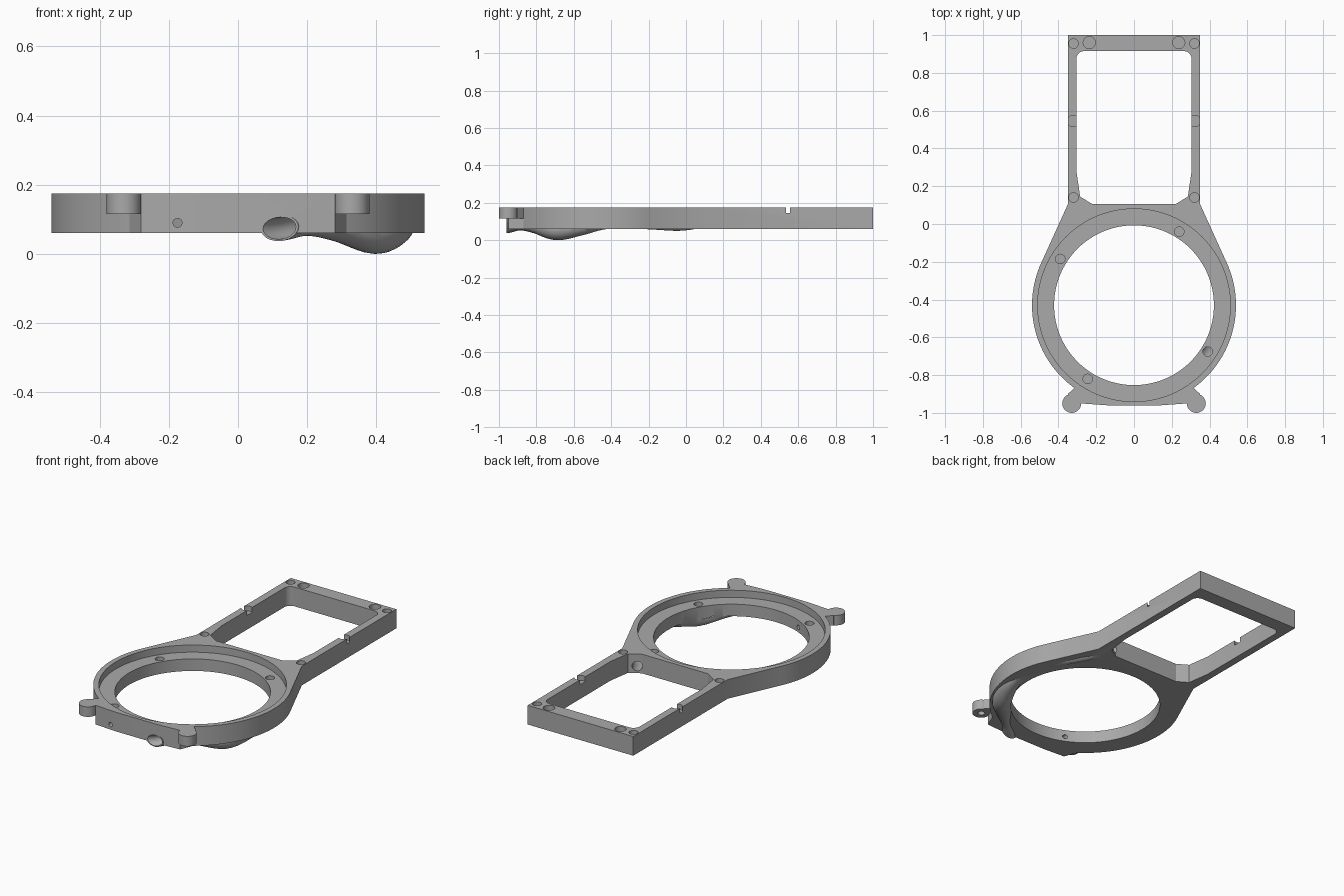
import bpy, bmesh, math
from mathutils import Vector

cube = bpy.data.objects.get("Cube")
if cube:
    bpy.data.objects.remove(cube)

BOTTOM, TOP = 0.06, 0.175
CENTRE = Vector((0, -0.43))

grey = bpy.data.materials.new("plain_grey")
grey.use_nodes = True
grey.diffuse_color = (0.4, 0.4, 0.4, 1)
grey.node_tree.nodes["Principled BSDF"].inputs["Base Color"].default_value = (0.4, 0.4, 0.4, 1)


def arc(centre, r, a0, a1, n):
    """Points on an arc, angles in degrees."""
    return [(centre[0] + r * math.cos(math.radians(a0 + (a1 - a0) * i / n)),
             centre[1] + r * math.sin(math.radians(a0 + (a1 - a0) * i / n)))
            for i in range(n + 1)]


def circle(centre, r, n=32):
    return arc(centre, r, 0, 360, n)[:-1]


def mirrored(right_side):
    """Close a right half outline with its mirror image."""
    return right_side + [(-x, y) for x, y in reversed(right_side)]


def prism(name, outline, z0, z1):
    bm = bmesh.new()
    face = bm.faces.new([bm.verts.new((x, y, z0)) for x, y in outline])
    new = bmesh.ops.extrude_face_region(bm, geom=[face])["geom"]
    bmesh.ops.translate(bm, vec=(0, 0, z1 - z0),
                        verts=[v for v in new if isinstance(v, bmesh.types.BMVert)])
    bmesh.ops.recalc_face_normals(bm, faces=bm.faces)
    mesh = bpy.data.meshes.new(name)
    bm.to_mesh(mesh)
    bm.free()
    obj = bpy.data.objects.new(name, mesh)
    bpy.context.collection.objects.link(obj)
    mesh.materials.append(grey)
    return obj


def pipe(name, path, shrink=0.0):
    """Smooth pipe through (x, y, z, radius) points."""
    rings, n = [], 24
    pts = [Vector(p[:3]) for p in path]
    radii = [p[3] - shrink for p in path]
    last = len(pts) - 1
    steps = 6

    def spline(values, i, t):
        a, b = values[max(i - 1, 0)], values[i]
        c, d = values[i + 1], values[min(i + 2, last)]
        return 0.5 * (2 * b + (c - a) * t + (2 * a - 5 * b + 4 * c - d) * t * t
                      + (3 * b - a - 3 * c + d) * t ** 3)

    samples = [(spline(pts, i, s / steps), spline(radii, i, s / steps))
               for i in range(last) for s in range(steps)] + [(pts[-1], radii[-1])]
    bm = bmesh.new()
    for k, (p, r) in enumerate(samples):
        along = samples[min(k + 1, len(samples) - 1)][0] - samples[max(k - 1, 0)][0]
        side = along.cross(Vector((0, 0, 1))).normalized()
        up = side.cross(along).normalized()
        rings.append([bm.verts.new(p + r * (side * math.cos(a) + up * math.sin(a)))
                      for a in (math.tau * j / n for j in range(n))])
    for low, high in zip(rings, rings[1:]):
        for j in range(n):
            bm.faces.new((low[j], low[(j + 1) % n], high[(j + 1) % n], high[j]))
    bm.faces.new(rings[0])
    bm.faces.new(rings[-1])
    bmesh.ops.recalc_face_normals(bm, faces=bm.faces)
    mesh = bpy.data.meshes.new(name)
    bm.to_mesh(mesh)
    bm.free()
    obj = bpy.data.objects.new(name, mesh)
    bpy.context.collection.objects.link(obj)
    mesh.materials.append(grey)
    return obj


def combine(target, tool, operation="DIFFERENCE"):
    """Apply a boolean and discard the tool."""
    mod = target.modifiers.new("cut", "BOOLEAN")
    mod.operation, mod.object, mod.solver = operation, tool, "EXACT"
    bpy.context.view_layer.objects.active = target
    bpy.ops.object.modifier_apply(modifier=mod.name)
    bpy.data.objects.remove(tool)


def drill(target, x, y, r, z0, z1):
    combine(target, prism("drill", circle((x, y), r), z0, z1))


# Plate outline: straight frame, tangent flanks, round body, shallow front face
plate = prism("mounting_plate", mirrored(
    [(0.35, 1.0), (0.35, 0.105)] + arc(CENTRE, 0.54, 24.5, -54.5, 40)
    + [(0.28, -0.95), (0.14, -0.96)]), BOTTOM, TOP)

# Side ears with short necks
for s in (1, -1):
    neck = prism("neck", [(s * 0.25, -0.87), (s * 0.312, -0.865), (s * 0.35, -0.90),
                          (s * 0.33, -0.95), (s * 0.27, -0.951)], 0.115, TOP)
    combine(plate, neck, "UNION")
    combine(plate, prism("ear", circle((s * 0.33, -0.95), 0.05), 0.115, TOP), "UNION")

# Cable duct swelling out below the ring
duct_path = [(0.03, -1.04, 0.072, 0.036), (0.12, -0.96, 0.074, 0.037),
             (0.20, -0.885, 0.088, 0.036), (0.29, -0.80, 0.080, 0.045),
             (0.395, -0.69, 0.055, 0.055), (0.455, -0.56, 0.078, 0.052),
             (0.465, -0.42, 0.097, 0.037), (0.42, -0.22, 0.092, 0.033),
             (0.34, -0.04, 0.086, 0.036), (0.27, 0.07, 0.098, 0.034)]
duct = pipe("duct", duct_path)
front_trim = prism("trim", [(-0.3, -1.2), (0.4, -1.2), (0.4, -0.955), (0.14, -0.9595),
                            (-0.3, -0.9595)], -0.1, 0.3)
combine(duct, front_trim)
combine(plate, duct, "UNION")

# Large round opening with a stepped seat
combine(plate, prism("seat", circle(CENTRE, 0.51, 96), 0.132, 0.3))
combine(plate, prism("opening", circle(CENTRE, 0.423, 96), -0.1, 0.3))

# Window with rounded far corners and chamfered near corners
combine(plate, prism("window", mirrored(
    arc((0.265, 0.875), 0.04, 90, 0, 8)
    + [(0.305, 0.28), (0.285, 0.145), (0.22, 0.105)]), -0.1, 0.3))

# Bore of the cable duct, ending in the window corner
combine(plate, pipe("bore", duct_path + [(0.21, 0.17, 0.108, 0.034)], 0.005))

# Blind screw holes and magnet pockets
for s in (1, -1):
    drill(plate, s * 0.32, 0.955, 0.025, 0.11, 0.3)
    drill(plate, s * 0.237, 0.96, 0.032, 0.13, 0.3)
    drill(plate, s * 0.32, 0.14, 0.025, 0.11, 0.3)
    drill(plate, s * 0.322, 0.545, 0.03, 0.145, 0.3)
    drill(plate, s * 0.33, -0.95, 0.02, 0.0, 0.15)
for x, y in ((0.24, -0.04), (-0.39, -0.185), (0.39, -0.675), (-0.245, -0.82)):
    drill(plate, x, y, 0.025, 0.09, 0.3)

# Small front hole through to the opening
combine(plate, pipe("pin_hole", [(-0.175, -1.05, 0.09, 0.013), (-0.175, -0.9, 0.09, 0.013),
                                 (-0.175, -0.7, 0.09, 0.013)]))

bpy.ops.object.select_all(action="DESELECT")
plate.select_set(True)
bpy.context.view_layer.objects.active = plate
bpy.ops.object.shade_smooth_by_angle(angle=math.radians(30))
